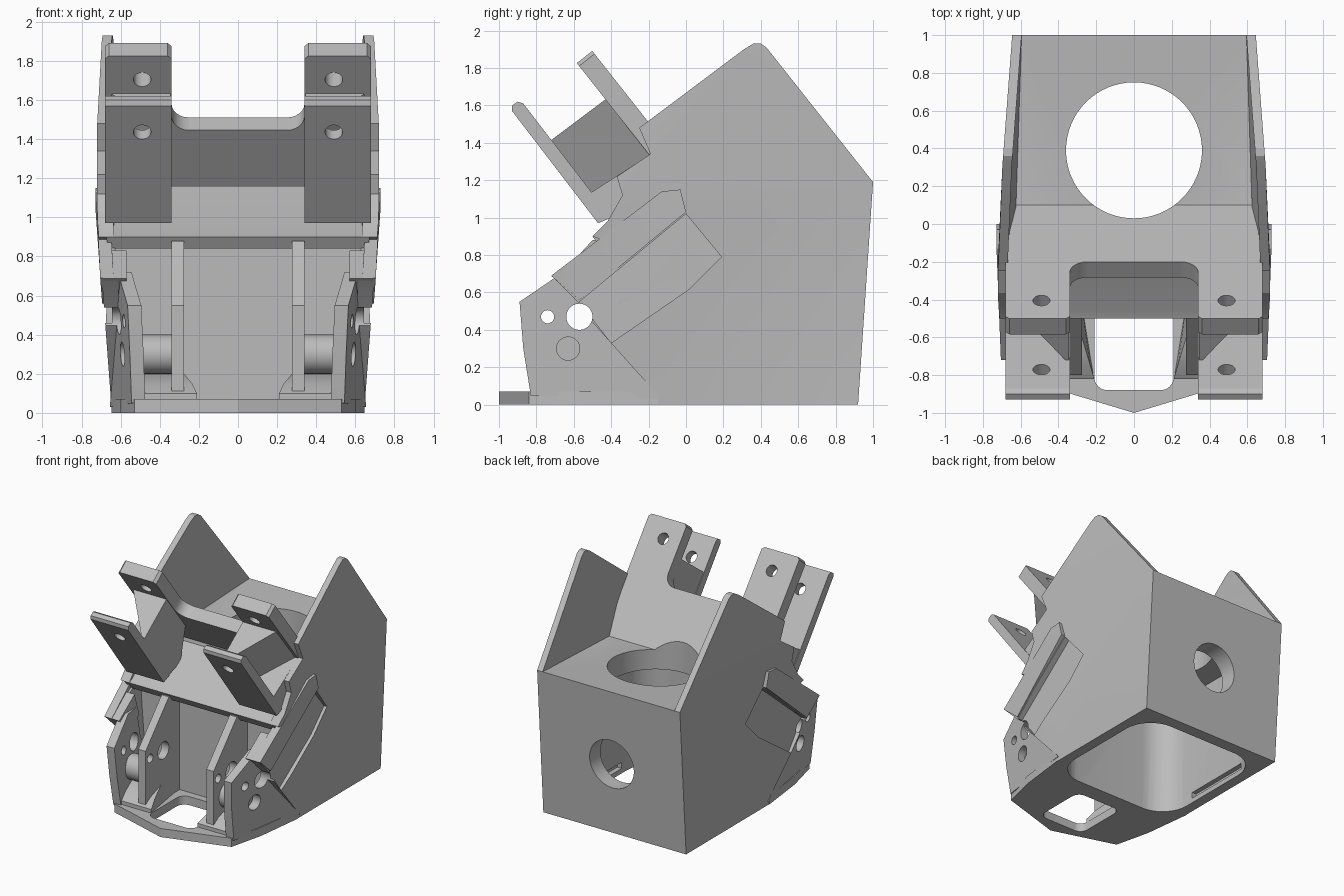
import bpy, bmesh, math
from mathutils import Vector

cube = bpy.data.objects.get("Cube")
if cube:
    bpy.data.objects.remove(cube)

grey = bpy.data.materials.new("plain_grey")
grey.use_nodes = True
grey.diffuse_color = (0.5, 0.5, 0.5, 1)
grey.node_tree.nodes["Principled BSDF"].inputs["Base Color"].default_value = (0.5, 0.5, 0.5, 1)

UP_ARM = Vector((0, -0.62, 0.785))     # direction the arms point
ARM_NORMAL = Vector((0, 0.785, 0.62))  # direction across the arms
FOOT = Vector((0, 0.1, 1.13))          # where the tilted plate meets the top


def make(name, ring_pairs):
    """Closed solids, each spanned between two matching rings."""
    bm = bmesh.new()
    for a, b in ring_pairs:
        va = [bm.verts.new(p) for p in a]
        vb = [bm.verts.new(p) for p in b]
        n = len(va)
        bm.faces.new(va)
        bm.faces.new(vb[::-1])
        for i in range(n):
            j = (i + 1) % n
            bm.faces.new((va[i], vb[i], vb[j], va[j]))
    bm.normal_update()
    bmesh.ops.triangulate(bm, faces=[f for f in bm.faces if len(f.verts) > 3])
    bmesh.ops.recalc_face_normals(bm, faces=bm.faces[:])
    mesh = bpy.data.meshes.new(name)
    bm.to_mesh(mesh)
    bm.free()
    mesh.materials.append(grey)
    ob = bpy.data.objects.new(name, mesh)
    bpy.context.scene.collection.objects.link(ob)
    return ob


def value(f, y, z):
    return f(y, z) if callable(f) else f


def pair(name, profile, inner, outer):
    """Side profile (y, z) thickened between inner and outer x, on both sides."""
    return make(name, [([(s * value(inner, y, z), y, z) for y, z in profile],
                        [(s * value(outer, y, z), y, z) for y, z in profile]) for s in (1, -1)])


def across(name, profile, half):
    """Side profile (y, z) running the whole width."""
    return make(name, [([(-value(half, y, z), y, z) for y, z in profile],
                        [(value(half, y, z), y, z) for y, z in profile])])


def tilted(name, outlines):
    """Outlines (x, distance up the arm) extruded through the plate thickness."""
    rings = [[FOOT + Vector((x, 0, 0)) + UP_ARM * s for x, s in o] for o in outlines]
    return make(name, [(r, [p - ARM_NORMAL * 0.105 for p in r]) for r in rings])


def rod_rings(p, axis, r, sides=40):
    """Two circles around the segment p +- axis."""
    p, axis = Vector(p), Vector(axis)
    q = axis.to_track_quat('Z', 'Y')
    ring = [q @ Vector((r * math.cos(t), r * math.sin(t), 0))
            for t in (2 * math.pi * i / sides for i in range(sides))]
    return [p - axis + v for v in ring], [p + axis + v for v in ring]


def round_rect(x, y0, y1, r, z):
    pts = []
    for k, (cx, cy) in enumerate(((x - r, y1 - r), (r - x, y1 - r), (r - x, y0 + r), (x - r, y0 + r))):
        for i in range(9):
            t = math.pi / 2 * (k + i / 8)
            pts.append((cx + r * math.cos(t), cy + r * math.sin(t), z))
    return pts


def cut(ob, *cutters):
    for c in cutters:
        c.hide_render = True
        mod = ob.modifiers.new("cut", 'BOOLEAN')
        mod.operation, mod.solver, mod.object = 'DIFFERENCE', 'EXACT', c
        bpy.context.view_layer.objects.active = ob
        bpy.ops.object.modifier_apply(modifier=mod.name)


# Outer skin of the body: widens towards the front and upwards
def skin(y, z):
    return 0.645 + 0.075 * min(max(1 - y, 0), 1) * min(z, 1)


def wall_inside(y, z):
    return skin(y, z) - (0.05 if z > 1.15 else 0.08)


def cheek_out(y, z):
    return 0.65 + 0.16 * (y + 0.15) + 0.06 * z


# Cutters
cavity = make("cavity_cutter", [(round_rect(0.56, -0.28, 0.82, 0.24, -0.1),
                                 round_rect(0.56, -0.28, 0.82, 0.24, 0.97))])
top_hole = make("top_hole_cutter", [rod_rings((0, 0.39, 1.15), (0, 0, 0.35), 0.36, 64)])
back_hole = make("back_hole_cutter", [rod_rings((0, 0.95, 0.58), (0, 0.25, 0), 0.2, 48)])
slot = pair("slot_cutter", [(0.03, 0.04), (0.62, 0.04), (0.62, 0.09), (0.03, 0.09)], 0.5, 0.6)
recess = pair("recess_cutter", [(-0.57, 0.55), (0, 1.02), (0.19, 0.79), (0.02, 0.62), (-0.4, 0.33)],
              0.645, 0.9)
side_holes = make("side_hole_cutter", [rod_rings((s * 0.5, y, z), (0.3, 0, 0), r)
                                       for s in (1, -1)
                                       for y, z, r in ((-0.74, 0.47, 0.035), (-0.57, 0.47, 0.07))])
arm_holes = make("arm_hole_cutter", [rod_rings((s * 0.49, -0.62, 1.6), ARM_NORMAL * 0.4, 0.045)
                                     for s in (1, -1)])
pin_holes = make("pin_hole_cutter", [rod_rings((s * 0.6, -0.63, 0.3), (0.09, 0, 0), 0.062)
                                     for s in (1, -1)])
floor_hole = make("floor_hole_cutter", [(round_rect(0.21, -0.88, -0.42, 0.07, -0.1),
                                         round_rect(0.21, -0.88, -0.42, 0.07, 0.3))])

# Body core with hood and lip
core = across("body_core", [(0.92, 0), (1, 1.19), (0.1, 1.13), (-0.12, 1.16), (-0.21, 1.1), (-0.46, 0.92),
                            (-0.5, 0.9), (-0.46, 0.84), (-0.36, 0.84), (-0.36, 0)],
              lambda y, z: skin(y, z) - 0.04)
cut(core, cavity, top_hole, back_hole, slot, recess)

# Side walls rising into fins
walls = pair("side_wall", [(0.92, 0), (1, 1.19), (0.43, 1.91), (0.4, 1.93), (0.36, 1.93),
                           (0.31, 1.9), (-0.25, 1.48), (-0.19, 1.34), (-0.37, 1.22),
                           (-0.34, 1.12), (-0.42, 0.98), (-0.5, 0.9), (-0.42, 0.87),
                           (-0.72, 0.69), (-0.57, 0.54), (-0.5, 0.44), (-0.15, 0.05),
                           (-0.15, 0)], wall_inside, skin)
cut(walls, recess, side_holes, slot)

# Raised edge along the shoulder of each wall, and its solid front end
pair("shoulder_rail", [(-0.72, 0.69), (-0.13, 1.14), (-0.03, 1.15), (0, 1.03), (-0.57, 0.56)],
     lambda y, z: skin(y, z) - 0.06, lambda y, z: skin(y, z) + 0.008)
pair("shoulder_end", [(-0.72, 0.688), (-0.57, 0.56), (-0.46, 0.64), (-0.52, 0.83)],
     0.57, lambda y, z: skin(y, z) - 0.005)

# Front cheeks with pivot holes
cheeks = pair("front_cheek", [(-0.89, 0.55), (-0.87, 0.3), (-0.83, 0.05), (-0.13, 0.03),
                              (-0.46, 0.46), (-0.5, 0.72), (-0.64, 0.72)],
              lambda y, z: cheek_out(y, z) - 0.07, cheek_out)
cut(cheeks, side_holes, pin_holes)

# Inner ribs
ribs = pair("inner_rib", [(-0.8, 0.05), (-0.8, 0.55), (-0.5, 0.88), (-0.3, 0.88), (-0.3, 0.03)],
            0.275, 0.34)
cut(ribs, side_holes)

# Bosses and sloped feet between ribs and cheeks
make("pivot_boss", [rod_rings((s * 0.42, -0.63, 0.3), (0.1, 0, 0), 0.1) for s in (1, -1)])
pair("sloped_foot", [(-0.82, 0.05), (-0.82, 0.1), (-0.74, 0.15), (-0.6, 0.2), (-0.36, 0.2), (-0.36, 0.05)],
     lambda y, z: 0.21 + 0.3 * min(y + 0.82, 0.25), lambda y, z: cheek_out(y, z) - 0.03)

# Pointed base plate
outline = [(0, -1), (0.53, -0.84), (0.6, -0.55), (0.648, -0.15), (-0.648, -0.15),
           (-0.6, -0.55), (-0.53, -0.84)]
base = make("base_plate", [([(x, y, 0) for x, y in outline], [(x, y, 0.07) for x, y in outline])])
cut(base, floor_hole, cavity)

# Tilted cross plate, fillets in its corners, and the upper arms
plate = tilted("cross_plate", [[(-0.66, -0.03), (0.66, -0.03), (0.66, 0.485), (-0.66, 0.485)]])
cut(plate, top_hole)
arc = [(0.34 - 0.09 * (1 - math.cos(t)), 0.575 - 0.09 * math.sin(t))
       for t in (math.pi / 2 * i / 6 for i in range(7))]
tilted("plate_fillet", [[(s * x, d) for x, d in [(0.345, 0.48)] + [(0.345, 0.575)] + arc + [(0.25, 0.48)]]
                        for s in (1, -1)])
arm = [(0.34, 0.25), (0.68, 0.25), (0.68, 0.95), (0.66, 0.97), (0.36, 0.97), (0.34, 0.95)]
upper = tilted("upper_arm", [[(s * x, d) for x, d in arm] for s in (1, -1)])
cut(upper, arm_holes)

# Lower arms, their roots on the hood, and triangular gussets to the upper arms
lower = pair("lower_arm", [(-0.93, 1.57), (-0.93, 1.6), (-0.9, 1.62), (-0.87, 1.61),
                           (-0.4, 1.0), (-0.47, 0.97)], 0.34, 0.68)
cut(lower, arm_holes)
pair("arm_root", [(-0.53, 1.12), (-0.18, 1.345), (-0.25, 1.05), (-0.44, 0.99)], 0.345, 0.675)
make("arm_gusset", [tuple([(s * 0.345, *low), (s * 0.345, *high), (s * 0.675, *high)]
                          for low, high in (((-0.74, 1.4), (-0.4, 1.655)), ((-0.53, 1.11), (-0.17, 1.35))))
                    for s in (1, -1)])

# Remove the cutters and shade smooth except at sharp edges
for ob in list(bpy.context.scene.objects):
    if ob.name.endswith("_cutter"):
        bpy.data.objects.remove(ob)
bpy.ops.object.select_all(action='DESELECT')
for ob in bpy.context.scene.objects:
    if ob.type == 'MESH':
        ob.select_set(True)
        bpy.context.view_layer.objects.active = ob
bpy.ops.object.shade_smooth_by_angle(angle=math.radians(25))
